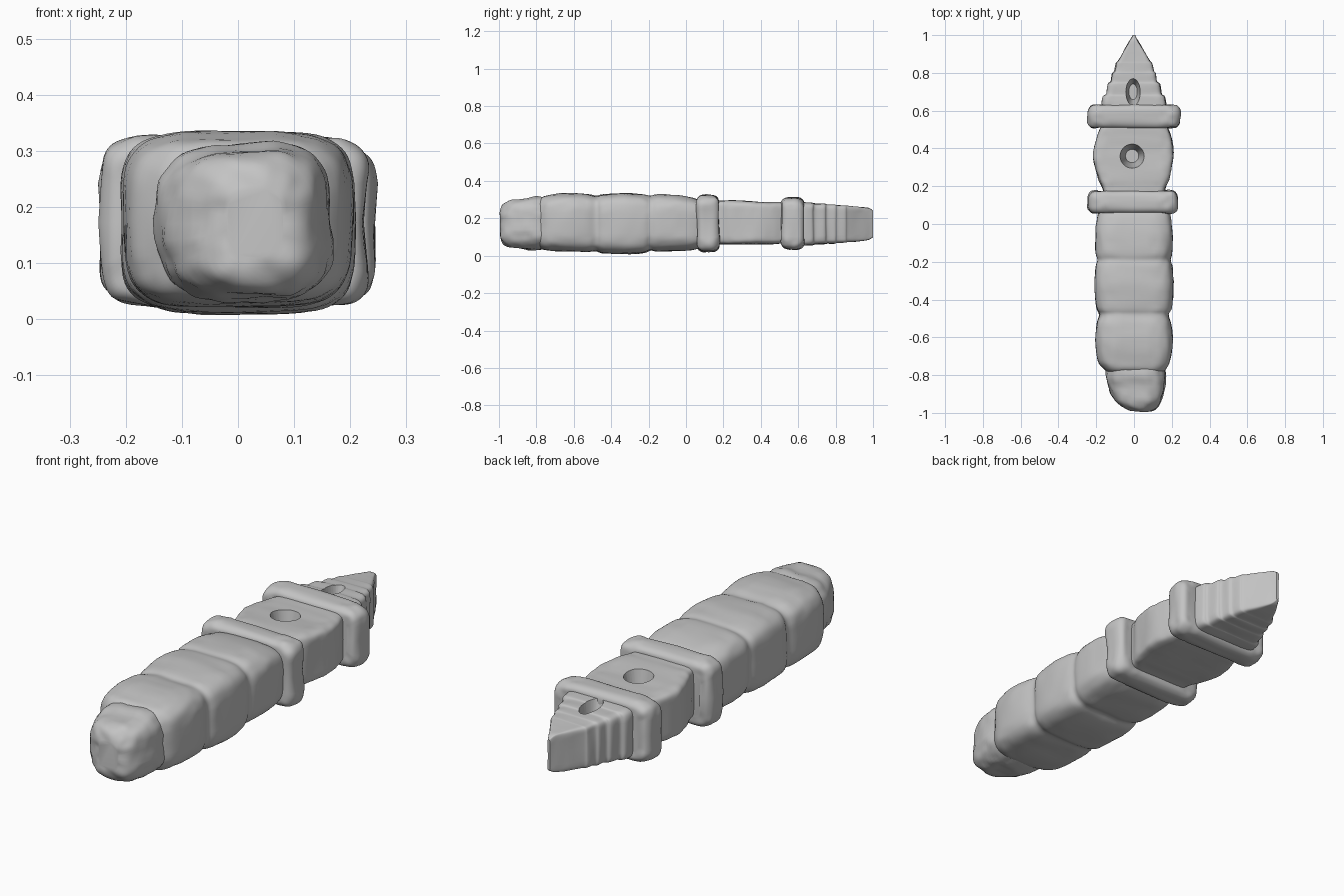
import bpy, bmesh, math
from mathutils import Vector, noise

cube = bpy.data.objects.get("Cube")
if cube:
    bpy.data.objects.remove(cube, do_unlink=True)

stone = bpy.data.materials.new("grey stone")
stone.use_nodes = True
colour = (0.55, 0.55, 0.55, 1)
stone.diffuse_color = colour
stone.node_tree.nodes["Principled BSDF"].inputs["Base Color"].default_value = colour


def finish(name, bm):
    mesh = bpy.data.meshes.new(name)
    bm.to_mesh(mesh)
    bm.free()
    mesh.materials.append(stone)
    obj = bpy.data.objects.new(name, mesh)
    bpy.context.collection.objects.link(obj)
    return obj


def activate(obj):
    bpy.ops.object.select_all(action='DESELECT')
    obj.select_set(True)
    bpy.context.view_layer.objects.active = obj


def spline(rows, steps):
    """Smooth rows of (y, centre x, half width, low z, high z)."""
    rows = [Vector(r) for r in rows]
    out = []
    for i in range(len(rows) - 1):
        a, b = rows[i], rows[i + 1]
        before, after = rows[max(i - 1, 0)], rows[min(i + 2, len(rows) - 1)]
        for k in range(steps):
            t = k / steps
            out.append(0.5 * (2 * a + (b - before) * t
                       + (2 * before - 5 * a + 4 * b - after) * t ** 2
                       + (3 * a - before - 3 * b + after) * t ** 3))
    return out + [rows[-1]]


def loft(name, rows, power, steps=4, rough=0.005, sides=72):
    """Skin rounded-box sections along y, then weather the surface."""
    bm = bmesh.new()
    rings = []
    for y, cx, w, lo, hi in spline(rows, steps):
        ring = []
        for k in range(sides):
            a = math.tau * k / sides
            c, s = math.cos(a), math.sin(a)
            x = math.copysign(abs(c) ** (2 / power), c) * w
            z = math.copysign(abs(s) ** (2 / power), s) * (hi - lo) / 2
            ring.append(bm.verts.new((cx + x, y, (lo + hi) / 2 + z)))
        rings.append(ring)
    for r, q in zip(rings, rings[1:]):
        for k in range(sides):
            j = (k + 1) % sides
            bm.faces.new((r[k], r[j], q[j], q[k]))
    bm.faces.new(rings[0])
    bm.faces.new(rings[-1])
    bmesh.ops.recalc_face_normals(bm, faces=bm.faces)
    bm.normal_update()
    moves = []
    for v in bm.verts:
        n = noise.noise(v.co * 9) + 0.5 * noise.noise(v.co * 25)
        moves.append(v.normal * n * rough)
    for v, m in zip(bm.verts, moves):
        v.co += m
    return finish(name, bm)


def drill(obj, x, y, depth, inner, outer, stretch=1):
    """Bore a tapered hole from above and from below."""
    for side in (1, -1):
        bm = bmesh.new()
        bmesh.ops.create_cone(bm, cap_ends=True, segments=28, radius1=inner,
                              radius2=outer, depth=depth)
        for v in bm.verts:
            v.co.z = 0.175 + side * (0.32 - 0.175 + v.co.z - depth / 2)
            v.co.x += x
            v.co.y = y + v.co.y * stretch
        bmesh.ops.recalc_face_normals(bm, faces=bm.faces)
        cutter = finish("hole_cutter", bm)
        cutter.hide_render = True
        mod = obj.modifiers.new("hole", 'BOOLEAN')
        mod.operation = 'DIFFERENCE'
        mod.solver = 'EXACT'
        mod.object = cutter
        activate(obj)
        bpy.ops.object.modifier_apply(modifier=mod.name)
        bpy.data.objects.remove(cutter, do_unlink=True)


# Blunt rounded nose
nose = loft("nose", [
    (-0.99, 0.03, 0.05, 0.11, 0.23), (-0.975, 0.03, 0.09, 0.07, 0.27),
    (-0.93, 0.02, 0.125, 0.045, 0.295), (-0.86, 0.015, 0.145, 0.035, 0.305),
    (-0.79, 0.01, 0.155, 0.035, 0.315), (-0.7, 0, 0.15, 0.05, 0.3)],
    3.2, rough=0.012)

# Swelling shaft segments split by shallow grooves
shaft = loft("shaft", [
    (-0.79, 0.01, 0.14, 0.05, 0.29), (-0.765, 0.005, 0.165, 0.035, 0.315),
    (-0.72, 0, 0.192, 0.028, 0.325), (-0.62, 0, 0.203, 0.022, 0.335),
    (-0.53, 0, 0.197, 0.022, 0.328), (-0.48, 0, 0.185, 0.025, 0.318),
    (-0.44, 0, 0.2, 0.012, 0.328), (-0.33, 0, 0.209, 0.009, 0.335),
    (-0.23, 0, 0.203, 0.015, 0.328), (-0.19, 0, 0.192, 0.03, 0.318),
    (-0.15, 0, 0.202, 0.024, 0.325), (-0.06, 0, 0.206, 0.024, 0.325),
    (0.03, 0, 0.195, 0.03, 0.31), (0.09, 0, 0.18, 0.05, 0.29)], 4.2)


# Two wide rounded collars
def collar(name, y0, y1, cx, w, lo, hi):
    rows = []
    for t, inset in ((0, 0.05), (0.02, 0.02), (0.2, 0.003), (0.5, 0),
                     (0.8, 0.003), (0.98, 0.02), (1, 0.05)):
        rows.append((y0 + (y1 - y0) * t, cx, w - inset, lo + inset, hi - inset))
    return loft(name, rows, 7, rough=0.008)


front_collar = collar("front_collar", 0.06, 0.175, -0.008, 0.236, 0.02, 0.325)
rear_collar = collar("rear_collar", 0.51, 0.63, 0, 0.246, 0.033, 0.312)

# Flat round-sided block with a hole through it
pierced_block = loft("pierced_block", [
    (0.12, 0, 0.15, 0.06, 0.295), (0.19, 0, 0.165, 0.06, 0.295),
    (0.25, 0, 0.19, 0.06, 0.295), (0.36, -0.005, 0.213, 0.062, 0.29),
    (0.46, 0, 0.197, 0.062, 0.286), (0.52, 0, 0.175, 0.065, 0.285),
    (0.57, 0, 0.165, 0.07, 0.28)], 9, steps=6)
drill(pierced_block, -0.01, 0.36, 0.17, 0.035, 0.07)

# Stepped wedge that narrows to a vertical edge
tip = loft("pointed_tip", [
    (0.58, 0, 0.17, 0.055, 0.285), (0.64, 0, 0.17, 0.055, 0.285),
    (0.675, 0, 0.163, 0.058, 0.282), (0.69, 0, 0.146, 0.062, 0.278),
    (0.74, 0, 0.138, 0.063, 0.278), (0.755, 0, 0.122, 0.066, 0.274),
    (0.795, 0, 0.116, 0.066, 0.273), (0.81, 0, 0.104, 0.07, 0.27),
    (0.85, 0, 0.096, 0.071, 0.268), (0.865, 0, 0.084, 0.073, 0.266),
    (0.92, 0, 0.053, 0.077, 0.263), (0.975, 0, 0.02, 0.085, 0.256),
    (1.0, 0, 0.006, 0.1, 0.24)], 9, rough=0.004)
drill(tip, -0.005, 0.7, 0.13, 0.022, 0.045, 1.9)

for part in (nose, shaft, front_collar, rear_collar, pierced_block, tip):
    activate(part)
    bpy.ops.object.shade_smooth_by_angle(angle=math.radians(35))
